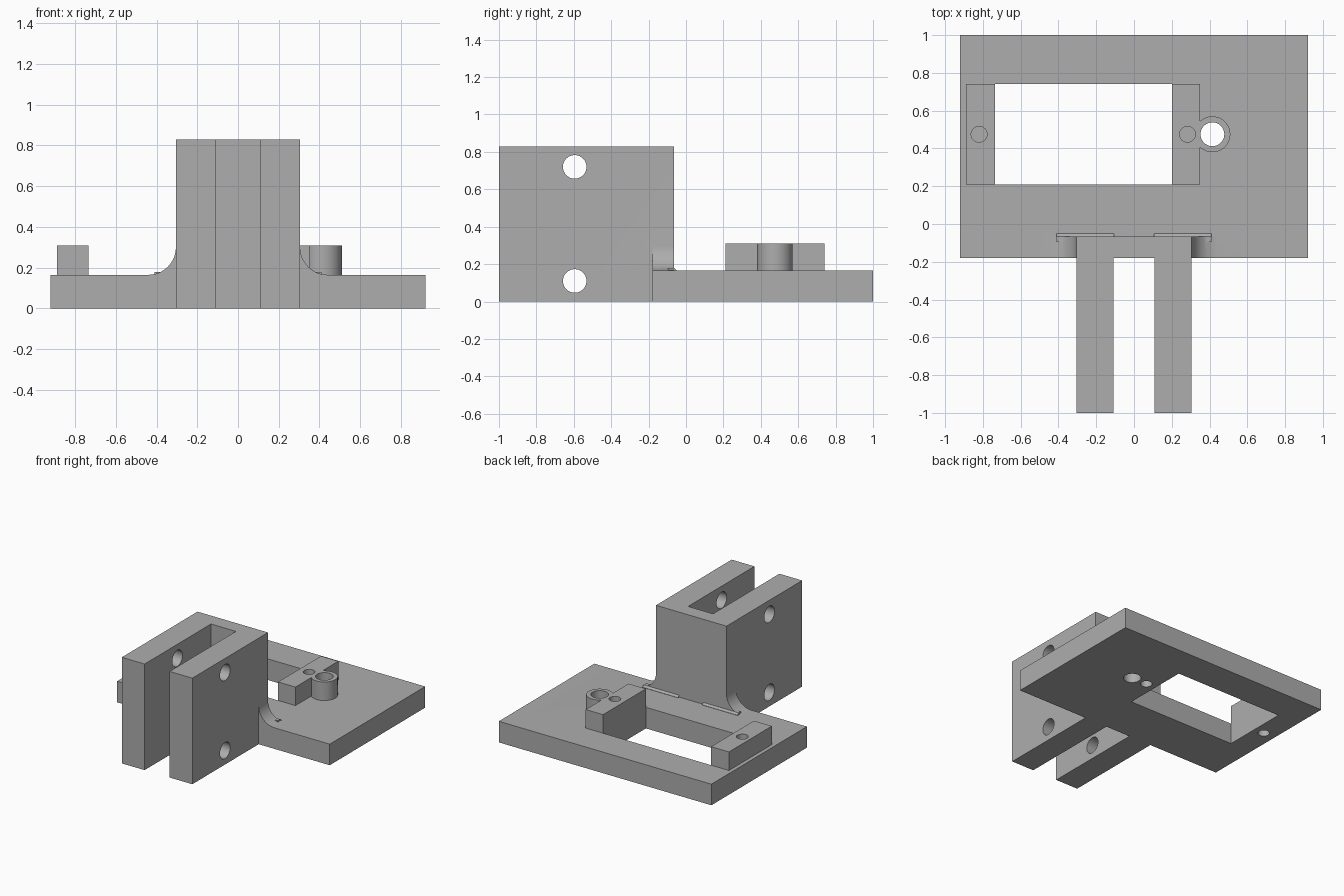
import bpy, bmesh, math
from mathutils import Matrix, Vector

cube = bpy.data.objects.get("Cube")
if cube:
    bpy.data.objects.remove(cube, do_unlink=True)

grey = bpy.data.materials.new("plain grey")
grey.use_nodes = True
colour = (0.42, 0.42, 0.42, 1)
grey.diffuse_color = colour
grey.node_tree.nodes["Principled BSDF"].inputs["Base Color"].default_value = colour

PLATE_TOP, MOUNT_TOP, BACK = 0.165, 0.31, -0.065


def finish(name, bm):
    bmesh.ops.recalc_face_normals(bm, faces=bm.faces)
    mesh = bpy.data.meshes.new(name)
    bm.to_mesh(mesh)
    bm.free()
    mesh.materials.append(grey)
    obj = bpy.data.objects.new(name, mesh)
    bpy.context.collection.objects.link(obj)
    return obj


def prism(name, points, depth):
    """Extrude a closed 3D outline along a depth vector."""
    bm = bmesh.new()
    face = bm.faces.new([bm.verts.new(p) for p in points])
    new = bmesh.ops.extrude_face_region(bm, geom=[face])["geom"]
    verts = [v for v in new if isinstance(v, bmesh.types.BMVert)]
    bmesh.ops.translate(bm, vec=Vector(depth), verts=verts)
    return finish(name, bm)


def box(name, x0, x1, y0, y1, z0, z1):
    outline = [(x0, y0, z0), (x1, y0, z0), (x1, y1, z0), (x0, y1, z0)]
    return prism(name, outline, (0, 0, z1 - z0))


def rod(name, centre, radius, length, axis="Z"):
    bm = bmesh.new()
    turn = Matrix.Rotation(math.pi / 2, 4, "Y") if axis == "X" else Matrix()
    bmesh.ops.create_cone(bm, cap_ends=True, segments=48, radius1=radius, radius2=radius,
                          depth=length, matrix=Matrix.Translation(centre) @ turn)
    return finish(name, bm)


def combine(target, tool, operation):
    mod = target.modifiers.new(operation.lower(), "BOOLEAN")
    mod.operation, mod.solver, mod.object = operation, "EXACT", tool
    bpy.context.view_layer.objects.active = target
    bpy.ops.object.modifier_apply(modifier=mod.name)
    bpy.data.objects.remove(tool, do_unlink=True)


# Base plate
bracket = box("mounting_bracket", -0.92, 0.92, -0.18, 1, 0, PLATE_TOP)

# Fork: two prongs joined by a back wall
fork = [(-0.305, BACK), (-0.305, -1), (-0.108, -1), (-0.108, -0.18),
        (0.108, -0.18), (0.108, -1), (0.305, -1), (0.305, BACK)]
parts = [prism("fork", [(x, y, 0) for x, y in fork], (0, 0, 0.83))]

# Curved gussets beside the fork, and the small chamfers behind it
R = 0.135
arc = [(0.305 + R - R * math.sin(a), PLATE_TOP + R - R * math.cos(a))
       for a in (i * math.pi / 24 for i in range(13))]
gusset = [(0.25, 0.1), (0.305 + R, 0.1)] + arc + [(0.25, PLATE_TOP + R)]
for side in (-1, 1):
    parts.append(prism("gusset", [(side * x, -0.18, z) for x, z in gusset], (0, BACK + 0.18, 0)))
    chamfer = [(BACK - 0.03, 0.13), (-0.05, 0.13), (-0.05, PLATE_TOP + 0.002),
               (BACK, PLATE_TOP + 0.015), (BACK - 0.03, PLATE_TOP + 0.015)]
    parts.append(prism("chamfer", [(side * 0.105, y, z) for y, z in chamfer], (side * 0.305, 0, 0)))

# Raised mounting blocks and the round boss
parts.append(box("mount_block", -0.89, -0.65, 0.21, 0.74, 0.1, MOUNT_TOP))
parts.append(box("mount_block", 0.12, 0.35, 0.21, 0.74, 0.1, MOUNT_TOP))
parts.append(rod("boss", (0.415, 0.475, 0.205), 0.095, 0.21))
for part in parts:
    combine(bracket, part, "UNION")

# Window, boss hole, blind screw holes and cross pin holes
cuts = [box("window", -0.735, 0.2, 0.21, 0.74, -0.1, 0.5),
        rod("boss_hole", (0.415, 0.475, 0.2), 0.063, 1)]
for x in (-0.82, 0.283):
    cuts.append(rod("upper_screw_hole", (x, 0.475, 0.27), 0.042, 0.2))
    cuts.append(rod("lower_screw_hole", (x, 0.475, 0.05), 0.042, 0.2))
for z in (0.11, 0.72):
    cuts.append(rod("pin_hole", (0, -0.595, z), 0.063, 1, "X"))
for cut in cuts:
    combine(bracket, cut, "DIFFERENCE")

# Smooth the round walls, keep the edges sharp
bpy.ops.object.select_all(action="DESELECT")
bracket.select_set(True)
bpy.context.view_layer.objects.active = bracket
bpy.ops.object.shade_smooth_by_angle(angle=math.radians(30))
